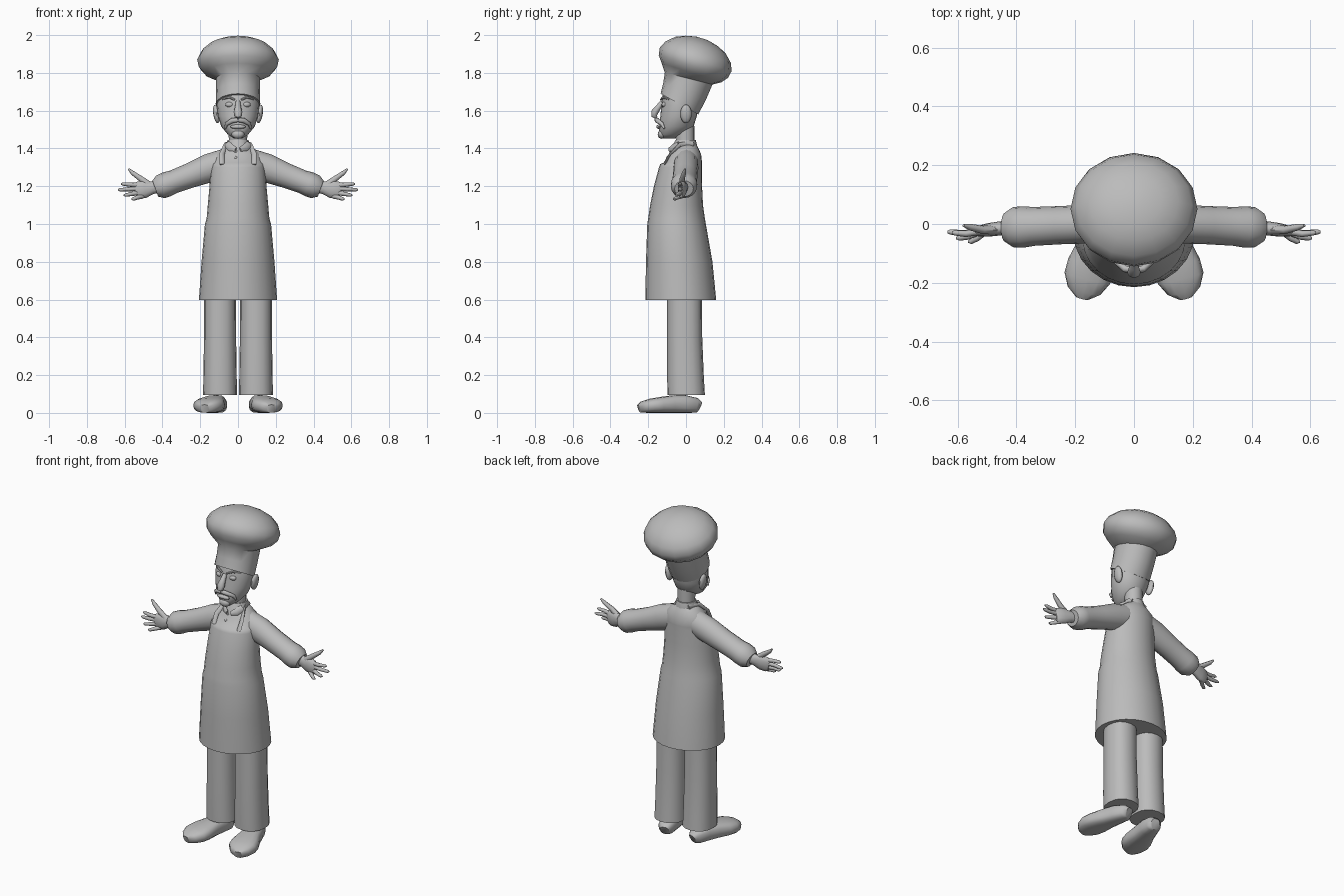
import bpy, bmesh, math
from mathutils import Vector, Matrix

grey = bpy.data.materials.new("plain grey")
grey.diffuse_color = (0.5, 0.5, 0.5, 1)
X, Y, Z = Vector((1, 0, 0)), Vector((0, 1, 0)), Vector((0, 0, 1))


def finish(name, bm, angle=50):
    bmesh.ops.recalc_face_normals(bm, faces=bm.faces)
    me = bpy.data.meshes.new(name)
    bm.to_mesh(me)
    bm.free()
    me.materials.append(grey)
    for p in me.polygons:
        p.use_smooth = True
    me.set_sharp_from_angle(angle=math.radians(angle))
    ob = bpy.data.objects.new(name, me)
    bpy.context.collection.objects.link(ob)
    return ob


def loft(name, rings, seg=16, n=2.0, side=1):
    """Skin over rings (centre, u vector, v vector); n is the superellipse power."""
    bm = bmesh.new()
    loops = []
    for c, u, v in rings:
        loop = []
        for i in range(seg):
            a = 2 * math.pi * i / seg
            ca, sa = math.cos(a), math.sin(a)
            p = (c + u * math.copysign(abs(ca) ** (2 / n), ca)
                 + v * math.copysign(abs(sa) ** (2 / n), sa))
            loop.append(bm.verts.new((p.x * side, p.y, p.z)))
        loops.append(loop)
    for a, b in zip(loops, loops[1:]):
        for i in range(seg):
            j = (i + 1) % seg
            bm.faces.new((a[i], a[j], b[j], b[i]))
    bm.faces.new(loops[0])
    bm.faces.new(loops[-1])
    return finish(name, bm)


def stack(name, rows, cx=0, **kw):
    """Upright form from rows (z, front y, back y, half width)."""
    return loft(name, [(Vector((cx, (f + b) / 2, z)), X * w, Y * ((b - f) / 2))
                       for z, f, b, w in rows], **kw)


def tube(name, pts, ref, **kw):
    """Limb along points (x, y, z, radius along ref, radius across)."""
    cs = [Vector(p[:3]) for p in pts]
    rings = []
    for i, p in enumerate(pts):
        d = (cs[min(i + 1, len(cs) - 1)] - cs[max(i - 1, 0)]).normalized()
        u = (ref - d * ref.dot(d)).normalized()
        rings.append((cs[i], u * p[3], d.cross(u) * p[4]))
    return loft(name, rings, **kw)


def ball(name, loc, size, side=1, tilt=0):
    bm = bmesh.new()
    bmesh.ops.create_uvsphere(bm, u_segments=12, v_segments=8, radius=1)
    m = (Matrix.Translation((loc[0] * side, loc[1], loc[2]))
         @ Matrix.Rotation(tilt * side, 4, 'Y') @ Matrix.Diagonal((*size, 1)))
    bmesh.ops.transform(bm, matrix=m, verts=bm.verts)
    return finish(name, bm)


# Jacket and apron
stack("apron_and_jacket", [
    (.597, -.215, .16, .207), (.8, -.212, .14, .193), (1.0, -.205, .105, .175),
    (1.03, -.20, .10, .166), (1.1, -.19, .09, .16), (1.2, -.17, .085, .151),
    (1.3, -.143, .085, .144), (1.318, -.136, .085, .14), (1.325, -.118, .085, .137),
    (1.37, -.092, .08, .122), (1.4, -.072, .066, .085), (1.42, -.058, .055, .06)], seg=24)
# Collar and neck
stack("collar", [(1.385, -.085, .06, .07), (1.41, -.075, .06, .066),
                 (1.445, -.055, .052, .055)])
stack("neck", [(1.4, -.05, .045, .048), (1.52, -.06, .045, .05)])
for i in range(2):
    ball("button", (-.012, -.098 + .018 * i, 1.35 + .034 * i), (.009, .007, .009))

# Head
stack("head", [(1.453, -.128, -.06, .022), (1.475, -.14, -.01, .055),
               (1.515, -.144, .04, .088), (1.57, -.136, .057, .106),
               (1.63, -.13, .07, .112), (1.7, -.122, .09, .108),
               (1.74, -.10, .09, .09)], seg=20)
tube("nose", [(0, -.125, 1.648, .012, .012), (0, -.145, 1.62, .016, .015),
              (0, -.165, 1.593, .023, .02), (0, -.168, 1.572, .02, .016),
              (0, -.155, 1.56, .008, .006)], X, seg=10)
ball("lower_lip", (0, -.143, 1.515), (.042, .014, .012))
ball("chin_beard", (0, -.128, 1.475), (.034, .022, .024))

# Tall hat tube and leaning puff
hat = []
for y, z, rx, ry, deg in [(-.035, 1.635, .118, .114, 29), (-.008, 1.70, .116, .121, 21),
                          (.014, 1.77, .116, .13, 14)]:
    t = math.radians(deg)
    hat.append((Vector((0, y, z)), X * rx, Vector((0, math.cos(t), -math.sin(t))) * ry))
t = math.radians(18)
up, back = Vector((0, math.sin(t), math.cos(t))), Vector((0, math.cos(t), -math.sin(t)))
for h, r in [(-.07, .165), (-.035, .193), (.005, .2), (.045, .182),
             (.085, .14), (.108, .088), (.121, .03)]:
    hat.append((Vector((0, .05, 1.867)) + up * h, X * r * 1.08, back * r))
loft("hat", hat, seg=16)

for side, tag in ((1, "left_"), (-1, "right_")):
    # Face details
    ball(tag + "ear", (.114, .0, 1.583), (.017, .03, .05), side, .15)
    ball(tag + "eye", (.043, -.113, 1.632), (.024, .016, .015), side)
    tube(tag + "eyebrow", [(.018, -.132, 1.658, .005, .006), (.048, -.122, 1.672, .007, .006),
                           (.082, -.09, 1.66, .004, .005)], Z, seg=6, side=side)
    tube(tag + "moustache", [(0, -.156, 1.552, .012, .012), (.03, -.153, 1.548, .014, .012),
                             (.06, -.128, 1.53, .011, .01), (.068, -.115, 1.505, .005, .005)],
         Z, seg=8, side=side)
    # Apron strap and lapel
    tube(tag + "strap", [(.085, -.115, 1.315, .006, .014), (.085, -.085, 1.37, .006, .014),
                         (.066, -.03, 1.42, .006, .014), (.045, .04, 1.425, .006, .014)],
         Y + Z * .3, seg=8, side=side)
    tube(tag + "lapel", [(.012, -.088, 1.395, .006, .012), (.04, -.072, 1.405, .006, .02),
                         (.06, -.04, 1.425, .006, .018)], Y, seg=8, side=side)
    # Sleeve with cuff
    tube(tag + "sleeve", [(.06, 0, 1.325, .065, .075), (.15, 0, 1.297, .066, .076),
                          (.25, -.004, 1.258, .065, .066), (.34, -.008, 1.224, .066, .062),
                          (.375, -.01, 1.211, .07, .066), (.41, -.011, 1.197, .069, .064),
                          (.438, -.011, 1.187, .05, .045)], Y, side=side)
    # Hand with four fingers and a thumb
    tube(tag + "palm", [(.41, -.012, 1.2, .026, .032), (.455, -.015, 1.192, .024, .034),
                        (.495, -.02, 1.185, .023, .048), (.53, -.025, 1.178, .018, .045),
                        (.545, -.027, 1.175, .01, .036)], Y, seg=12, side=side)
    for name, bz, tx, ty, tz in [("index_finger", 1.205, .62, -.03, 1.212),
                                 ("middle_finger", 1.187, .635, -.027, 1.181),
                                 ("ring_finger", 1.165, .605, -.048, 1.153),
                                 ("little_finger", 1.147, .565, -.06, 1.132)]:
        bx = .525 if bz > 1.15 else .505
        tube(tag + name, [(bx, -.025, bz, .012, .013),
                          ((bx + tx) / 2, (ty - .025) / 2 - .006, (bz + tz) / 2, .011, .011),
                          (tx - .01, ty, tz, .009, .009), (tx, ty, tz, .004, .004)],
             Y, seg=8, side=side)
    tube(tag + "thumb", [(.47, -.02, 1.205, .016, .02), (.515, -.02, 1.24, .014, .015),
                         (.56, -.01, 1.272, .011, .011), (.58, -.005, 1.292, .005, .005)],
         Y, seg=8, side=side)
    # Trouser leg
    stack(tag + "trouser_leg", [(.095, -.098, .1, .09), (.2, -.1, .094, .088),
                                (.4, -.1, .086, .085), (.62, -.1, .084, .084)],
          cx=.095, n=2.3, side=side)
    # Shoe, splayed outward
    tube(tag + "shoe", [(.095 + .08 * k, .07 - .318 * k, h / 2, h / 2, w)
                        for k, w, h in [(0, .025, .06), (.06, .044, .08), (.25, .054, .095),
                                        (.45, .063, .093), (.65, .079, .084), (.8, .08, .076),
                                        (.93, .058, .062), (1, .025, .045)]],
         Z, n=2.7, side=side)
